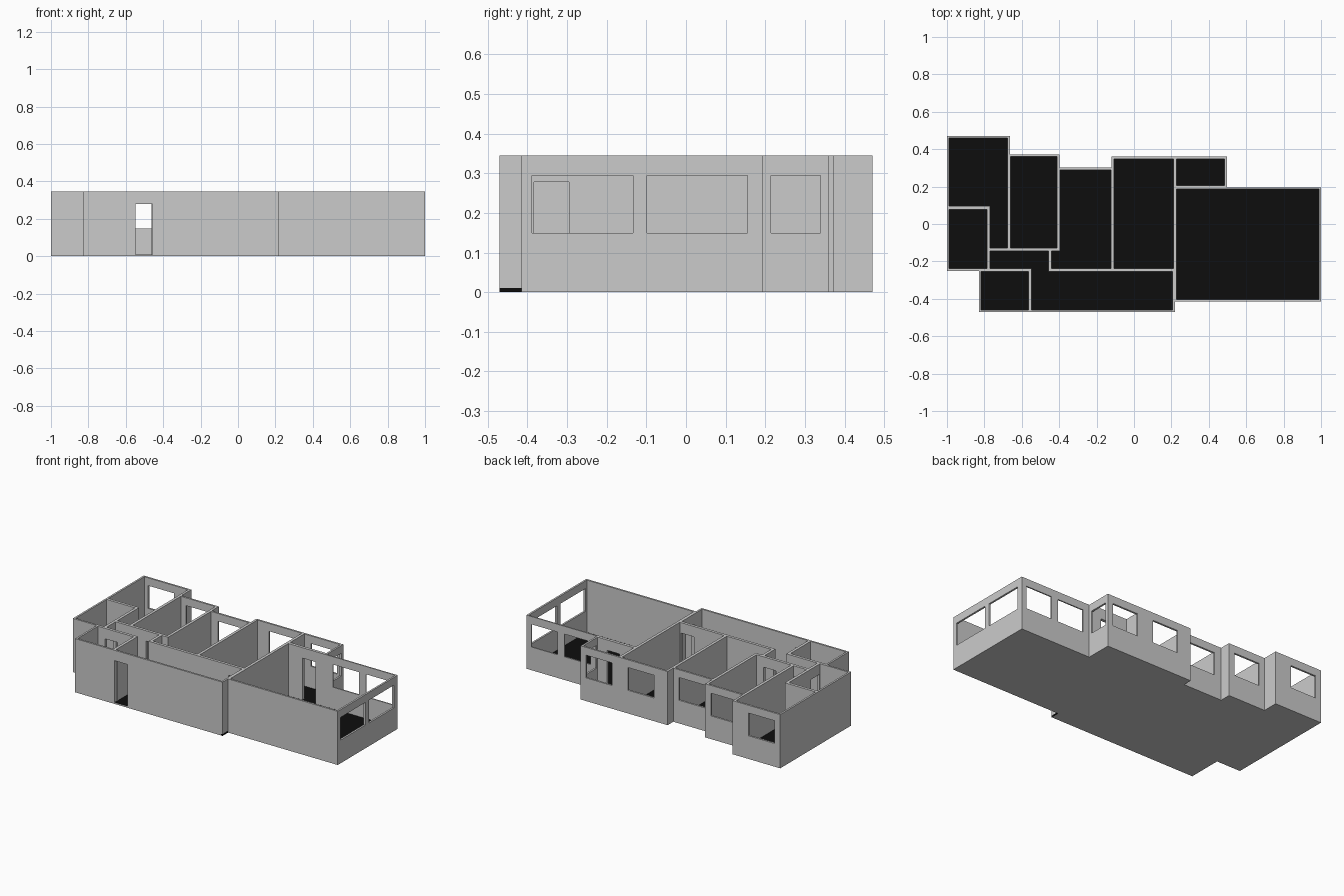
import bpy, bmesh

if "Cube" in bpy.data.objects:
    bpy.data.objects.remove(bpy.data.objects["Cube"])

HEIGHT, FLOOR = 0.345, 0.01


def add_prisms(bm, outlines, z0, z1):
    """Extrude closed xy outlines from z0 to z1."""
    for pts in outlines:
        face = bm.faces.new([bm.verts.new((x, y, z0)) for x, y in pts])
        out = bmesh.ops.extrude_face_region(bm, geom=[face])
        verts = [g for g in out["geom"] if isinstance(g, bmesh.types.BMVert)]
        bmesh.ops.translate(bm, verts=verts, vec=(0, 0, z1 - z0))
    bmesh.ops.recalc_face_normals(bm, faces=bm.faces)


def finish(name, bm):
    mesh = bpy.data.meshes.new(name)
    bm.to_mesh(mesh)
    bm.free()
    ob = bpy.data.objects.new(name, mesh)
    bpy.context.collection.objects.link(ob)
    return ob


def rect(x0, x1, y0, y1):
    return [(x0, y0), (x1, y0), (x1, y1), (x0, y1)]


def cut(target, cutter):
    mod = target.modifiers.new("cut", "BOOLEAN")
    mod.operation, mod.solver, mod.object = "DIFFERENCE", "EXACT", cutter
    bpy.context.view_layer.objects.active = target
    bpy.ops.object.modifier_apply(modifier=mod.name)
    bpy.data.objects.remove(cutter)


# house block following the outer footprint
footprint = [(-.83, -.471), (.219, -.471), (.219, -.415), (1, -.415), (1, .194),
             (.497, .194), (.497, .36), (-.121, .36), (-.121, .302), (-.397, .302),
             (-.397, .372), (-.662, .372), (-.662, .471), (-1, .471),
             (-1, -.25), (-.83, -.25)]
bm = bmesh.new()
add_prisms(bm, [footprint], 0, HEIGHT)
house = finish("house_walls", bm)

# hollow out the rooms
rooms = [
    # corner bedroom with its entry passage
    [(-.988, .095), (-.769, .095), (-.769, -.127), (-.677, -.127), (-.677, .459), (-.988, .459)],
    rect(-.988, -.787, -.238, .077),       # bathroom
    rect(-.659, -.413, -.127, .36),        # second bedroom
    # third bedroom with door niche
    [(-.44, -.237), (-.124, -.237), (-.124, .29), (-.395, .29), (-.395, -.145), (-.44, -.145)],
    rect(-.106, .21, -.237, .348),         # kitchen
    rect(.228, .485, .205, .348),          # back room
    rect(.228, .988, -.403, .186),         # living room
    rect(-.818, -.565, -.459, -.255),      # store room
    # hall with corridor
    [(-.547, -.459), (.207, -.459), (.207, -.255), (-.458, -.255), (-.458, -.145),
     (-.769, -.145), (-.769, -.237), (-.547, -.237)],
]
bm = bmesh.new()
add_prisms(bm, rooms, FLOOR, 0.5)
cut(house, finish("room_cutter", bm))

# openings: wall axis, wall position, start, end
DOOR, WINDOW = (FLOOR, .278), (.149, .295)
doors = [("y", -.465, -.548, -.457), ("x", .217, -.384, -.295), ("y", .196, .33, .42),
         ("y", -.246, .11, .2), ("y", -.136, -.766, -.68), ("y", -.136, -.552, -.463),
         ("x", -.449, -.234, -.148), ("x", -.778, -.234, -.148), ("y", -.246, -.766, -.68)]
windows = [("x", .994, -.389, -.134), ("x", .994, -.098, .155), ("x", .491, .215, .34),
           ("y", .19, .779, .964), ("y", .19, .545, .729), ("y", .354, .275, .46),
           ("y", .354, -.024, .161), ("y", .296, -.347, -.162),
           ("y", .366, -.622, -.438), ("y", .465, -.96, -.775)]
bm = bmesh.new()
for group, (z0, z1) in ((doors, DOOR), (windows, WINDOW)):
    shapes = [rect(p - .02, p + .02, a, b) if axis == "x" else rect(a, b, p - .02, p + .02)
              for axis, p, a, b in group]
    add_prisms(bm, shapes, z0, z1)
cut(house, finish("opening_cutter", bm))

# black floor surface
black = bpy.data.materials.new("floor_black")
black.diffuse_color = (0.004, 0.004, 0.004, 1)
black.use_nodes = True
black.node_tree.nodes["Principled BSDF"].inputs["Base Color"].default_value = black.diffuse_color
grey = bpy.data.materials.new("wall_grey")
grey.diffuse_color = (0.8, 0.8, 0.8, 1)
grey.use_nodes = True
grey.node_tree.nodes["Principled BSDF"].inputs["Base Color"].default_value = grey.diffuse_color
house.data.materials.clear()
house.data.materials.append(None)
house.data.materials.append(black)
bpy.data.materials.remove(grey)
for p in house.data.polygons:
    p.material_index = int(p.normal.z > .9 and abs(p.center.z - FLOOR) < .002)

# exposed floor edge at the hall's end wall
bm = bmesh.new()
add_prisms(bm, [rect(.21, .2205, -.471, -.415)], 0, FLOOR)
finish("floor_edge", bm).data.materials.append(black)
